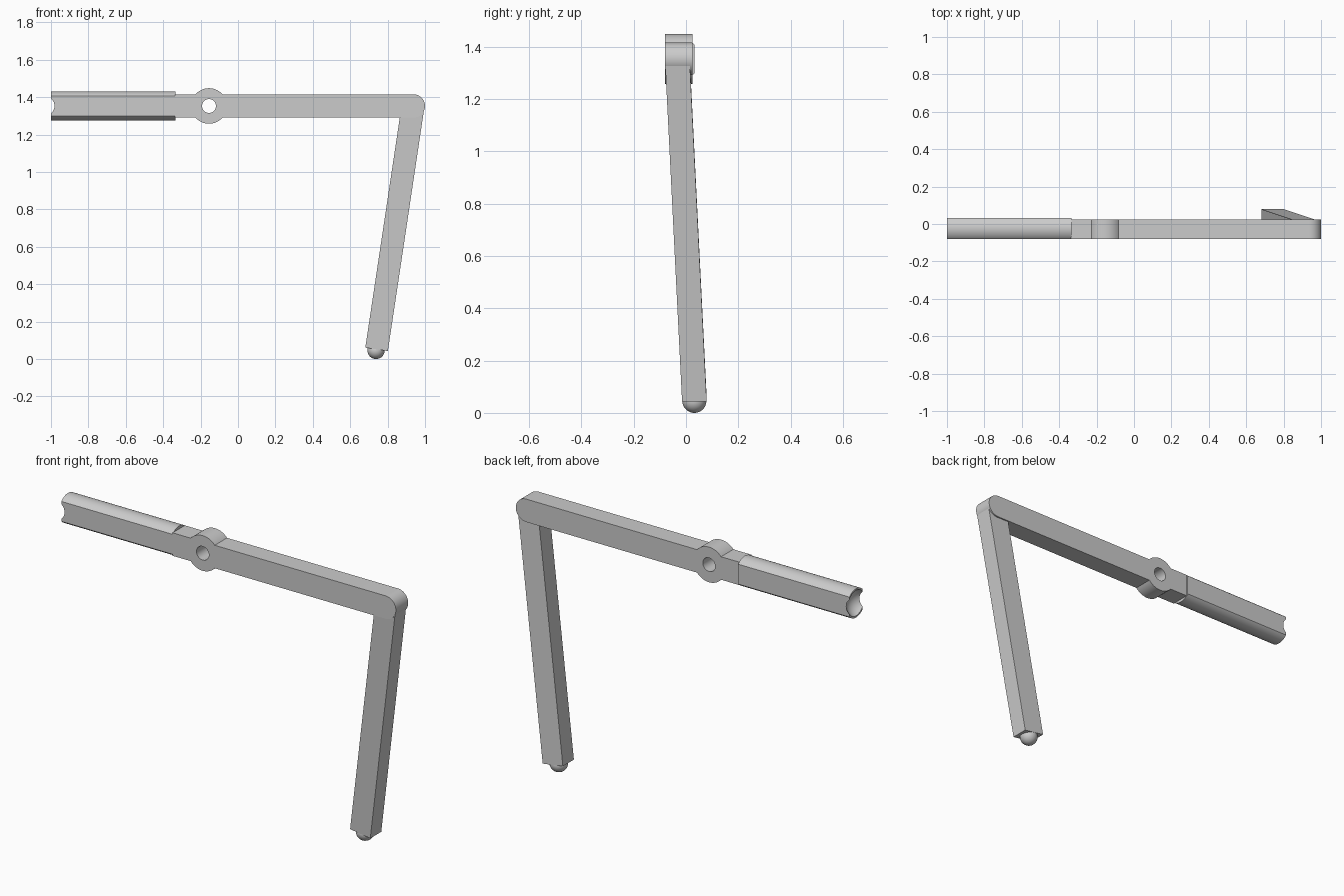
import bpy, bmesh, math
from mathutils import Matrix, Vector

default = bpy.data.objects.get("Cube")
if default:
    bpy.data.objects.remove(default, do_unlink=True)

FRONT, BACK = -0.08, 0.025      # depth of the bar
AXIS_Z = 1.353                  # height of the bar's centre line
HALF = 0.062                    # half height of the bar

grey = bpy.data.materials.new("plain grey")
grey.use_nodes = True
grey.diffuse_color = (0.6, 0.6, 0.6, 1)
grey.node_tree.nodes["Principled BSDF"].inputs["Base Color"].default_value = (0.6, 0.6, 0.6, 1)


def make(name, bm):
    bmesh.ops.recalc_face_normals(bm, faces=bm.faces)
    mesh = bpy.data.meshes.new(name)
    bm.to_mesh(mesh)
    bm.free()
    mesh.materials.append(grey)
    ob = bpy.data.objects.new(name, mesh)
    bpy.context.collection.objects.link(ob)
    return ob


def select(ob):
    bpy.ops.object.select_all(action="DESELECT")
    ob.select_set(True)
    bpy.context.view_layer.objects.active = ob


def smooth(ob):
    select(ob)
    bpy.ops.object.shade_smooth_by_angle(angle=math.radians(30))


def cut(ob, cutter):
    mod = ob.modifiers.new("cut", "BOOLEAN")
    mod.operation, mod.solver, mod.object = "DIFFERENCE", "EXACT", cutter
    select(ob)
    bpy.ops.object.modifier_apply(modifier=mod.name)
    bpy.data.objects.remove(cutter, do_unlink=True)


def prism(name, points, offset):
    """Extrude a closed outline of 3D points along an offset."""
    bm = bmesh.new()
    face = bm.faces.new([bm.verts.new(p) for p in points])
    grown = bmesh.ops.extrude_face_region(bm, geom=[face])["geom"]
    verts = [v for v in grown if isinstance(v, bmesh.types.BMVert)]
    bmesh.ops.translate(bm, verts=verts, vec=offset)
    return make(name, bm)


def arc(cx, cy, r, start, end, steps=24):
    angles = [start + (end - start) * i / steps for i in range(steps + 1)]
    return [(cx + r * math.cos(a), cy + r * math.sin(a)) for a in angles]


def ball(name, centre, r):
    bm = bmesh.new()
    bmesh.ops.create_uvsphere(bm, u_segments=48, v_segments=24, radius=r,
                              matrix=Matrix.Translation(centre))
    return make(name, bm)


# Bar with a round elbow end and a round boss around the pin hole
boss_x, boss_r = -0.155, 0.095
elbow_x = 1.0 - HALF
a = math.asin(HALF / boss_r)
outline = [(-0.336, -HALF)]
outline += arc(boss_x, 0, boss_r, math.pi + a, 2 * math.pi - a)
outline += arc(elbow_x, 0, HALF, -math.pi / 2, math.pi / 2)
outline += arc(boss_x, 0, boss_r, a, math.pi - a)
outline += [(-0.336, HALF)]
bar = prism("bar", [(x, FRONT, AXIS_Z + z) for x, z in outline], (0, BACK - FRONT, 0))
hole = arc(boss_x, AXIS_Z, 0.037, 0, 2 * math.pi, 48)[:-1]
cut(bar, prism("hole_cutter", [(x, -0.3, z) for x, z in hole], (0, 0.6, 0)))
smooth(bar)

# Sleeve: round rod with flat front and back and a ball socket in its end
sleeve_y, sleeve_r, flat = -0.0235, 0.078, 0.0565
b = math.acos(flat / sleeve_r)
section = arc(sleeve_y, AXIS_Z, sleeve_r, b, math.pi - b)
section += arc(sleeve_y, AXIS_Z, sleeve_r, math.pi + b, 2 * math.pi - b)
sleeve = prism("sleeve", [(-1, y, z) for y, z in section], (0.665, 0, 0))
cut(sleeve, ball("socket_cutter", (-1.03, sleeve_y, AXIS_Z), 0.075))
smooth(sleeve)

# Leg slanting down from the elbow, its foot end square to its length
top, foot = Vector((elbow_x - 0.002, -0.033, AXIS_Z)), Vector((0.741, 0.032, 0.052))
along = top - foot
side = Vector((along.z, 0, -along.x)).normalized() * 0.061
depth = Vector((0, 0.047, 0))
corners = [foot + side + depth, foot - side + depth, foot - side - depth, foot + side - depth]
prism("leg", corners, along)

# Ball foot
foot_ball = ball("foot_ball", (0.738, 0.032, 0.046), 0.046)
smooth(foot_ball)
